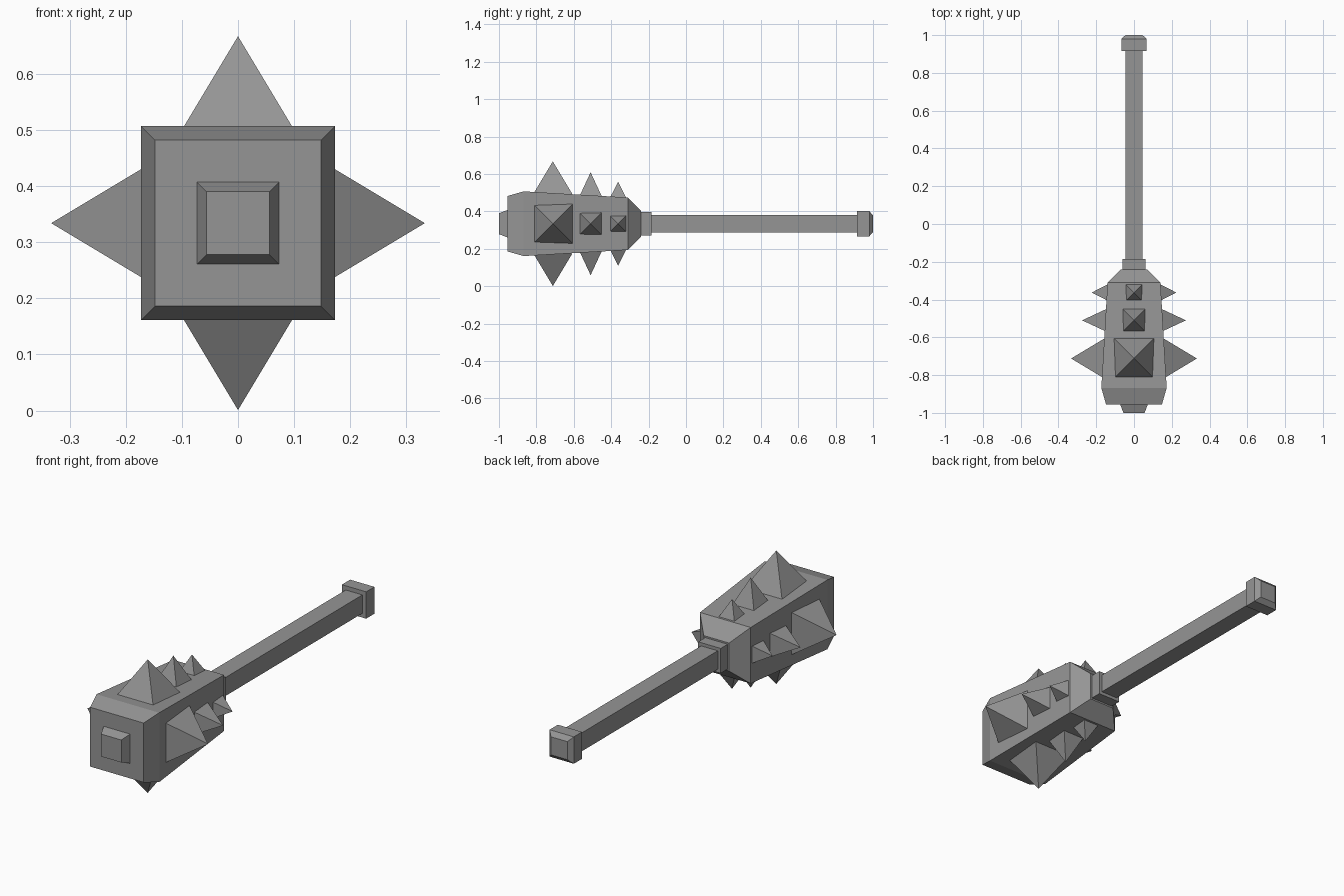
import bpy
import bmesh
from math import pi
from mathutils import Matrix, Vector

AXIS_Z = 0.334

default = bpy.data.objects.get("Cube")
if default:
    bpy.data.objects.remove(default, do_unlink=True)

# Single iron grey colour
iron = bpy.data.materials.new("iron_grey")
iron.use_nodes = True
grey = (0.3, 0.3, 0.3, 1)
iron.diffuse_color = grey
iron.node_tree.nodes["Principled BSDF"].inputs["Base Color"].default_value = grey


def finish(name, bm):
    bmesh.ops.recalc_face_normals(bm, faces=bm.faces[:])
    mesh = bpy.data.meshes.new(name)
    bm.to_mesh(mesh)
    bm.free()
    mesh.materials.append(iron)
    obj = bpy.data.objects.new(name, mesh)
    obj.location.z = AXIS_Z
    bpy.context.collection.objects.link(obj)


def square_loft(name, profile):
    """Closed square bar along y from (y, half width) stations."""
    bm = bmesh.new()
    rings = [[bm.verts.new((sx * h, y, sz * h))
              for sx, sz in ((-1, -1), (1, -1), (1, 1), (-1, 1))]
             for y, h in profile]
    for a, b in zip(rings, rings[1:]):
        for i in range(4):
            j = (i + 1) % 4
            bm.faces.new((a[i], a[j], b[j], b[i]))
    bm.faces.new(rings[0])
    bm.faces.new(rings[-1])
    finish(name, bm)


def spike(name, y, half, base, tip, turn):
    """Square pyramid pointing away from the shaft, turned about y."""
    bm = bmesh.new()
    spin = Matrix.Rotation(turn, 3, "Y")
    corners = [bm.verts.new(spin @ Vector((sx * half, y + sy * half, base)))
               for sx, sy in ((-1, -1), (1, -1), (1, 1), (-1, 1))]
    point = bm.verts.new(spin @ Vector((0, y, tip)))
    bm.faces.new(corners)
    for i in range(4):
        bm.faces.new((corners[i], corners[(i + 1) % 4], point))
    finish(name, bm)


# Head, shaft and fittings
square_loft("head", [(-0.955, 0.148), (-0.868, 0.173), (-0.31, 0.14), (-0.24, 0.07)])
square_loft("front_stud", [(-1.0, 0.056), (-0.955, 0.073), (-0.94, 0.073)])
square_loft("collar", [(-0.25, 0.062), (-0.185, 0.062)])
square_loft("handle", [(-0.2, 0.046), (0.93, 0.046)])
square_loft("pommel", [(0.915, 0.067), (0.98, 0.067), (1.0, 0.045)])

# Three spikes on each of the four sides
for turn, side in enumerate(("top", "left", "bottom", "right")):
    for size, y, half, base, tip in (("large", -0.712, 0.105, 0.158, 0.333),
                                     ("medium", -0.51, 0.06, 0.146, 0.275),
                                     ("small", -0.363, 0.044, 0.138, 0.224)):
        spike(f"{side}_{size}_spike", y, half, base, tip, turn * pi / 2)
